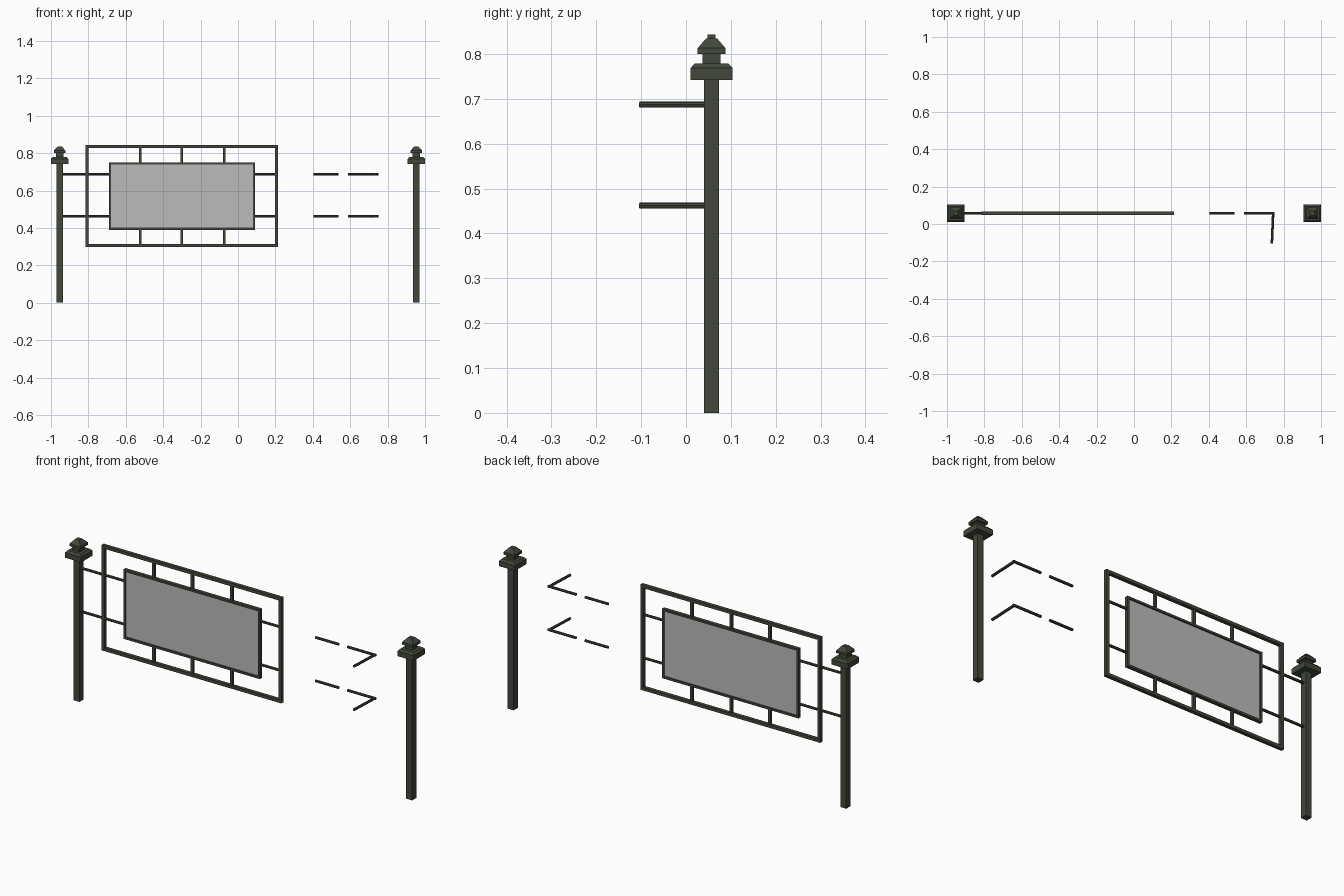
import bpy, bmesh, math
from mathutils import Vector

if "Cube" in bpy.data.objects:
    bpy.data.objects.remove(bpy.data.objects["Cube"])

Y = 0.057          # depth of the fence line
RAILS = (0.687, 0.462)


def material(name, rgba):
    m = bpy.data.materials.new(name)
    m.diffuse_color = rgba
    m.use_nodes = True
    m.node_tree.nodes["Principled BSDF"].inputs["Base Color"].default_value = m.diffuse_color
    return m


iron = material("dark green iron", (0.054, 0.064, 0.044, 1))
grey = material("grey panel", (0.50, 0.50, 0.50, 0.75))


def finish(name, bm, mat):
    bmesh.ops.recalc_face_normals(bm, faces=bm.faces)
    me = bpy.data.meshes.new(name)
    bm.to_mesh(me)
    bm.free()
    me.materials.append(mat)
    ob = bpy.data.objects.new(name, me)
    bpy.context.collection.objects.link(ob)
    return ob


def box(name, x0, x1, z0, z1, depth, mat=iron):
    bm = bmesh.new()
    bmesh.ops.create_cube(bm, size=1)
    for v in bm.verts:
        v.co = ((x0 + x1) / 2 + v.co.x * (x1 - x0), Y + v.co.y * depth,
                (z0 + z1) / 2 + v.co.z * (z1 - z0))
    return finish(name, bm, mat)


def rod(name, a, b, r=0.0068):
    a, b = Vector(a), Vector(b)
    bm = bmesh.new()
    bmesh.ops.create_cone(bm, cap_ends=True, segments=8, radius1=r, radius2=r,
                          depth=(b - a).length)
    bmesh.ops.rotate(bm, verts=bm.verts,
                     matrix=(b - a).to_track_quat('Z', 'Y').to_matrix())
    bmesh.ops.translate(bm, verts=bm.verts, vec=(a + b) / 2)
    return finish(name, bm, iron)


def frame(name, x0, x1, z0, z1, t, depth):
    # rectangular ring extruded in y
    bm = bmesh.new()
    rings = []
    for y in (Y - depth / 2, Y + depth / 2):
        for i in (0, t):
            rings.append([bm.verts.new(c) for c in (
                (x0 + i, y, z0 + i), (x1 - i, y, z0 + i),
                (x1 - i, y, z1 - i), (x0 + i, y, z1 - i))])
    for p, q in ((0, 1), (1, 3), (3, 2), (2, 0)):
        for k in range(4):
            n = (k + 1) % 4
            bm.faces.new((rings[p][k], rings[p][n], rings[q][n], rings[q][k]))
    return finish(name, bm, iron)


def post(name, x):
    # square post with stepped finial: (half width, height)
    profile = [(0.017, 0), (0.017, 0.742), (0.0465, 0.742), (0.0465, 0.769),
               (0.037, 0.779), (0.020, 0.779), (0.020, 0.80), (0.031, 0.80),
               (0.031, 0.813), (0.012, 0.835)]
    bm = bmesh.new()
    rings = [[bm.verts.new((x + sx * h, Y + sy * h, z))
              for sx, sy in ((-1, -1), (1, -1), (1, 1), (-1, 1))]
             for h, z in profile]
    for a, b in zip(rings, rings[1:]):
        for k in range(4):
            n = (k + 1) % 4
            bm.faces.new((a[k], a[n], b[n], b[k]))
    bm.faces.new(rings[0])
    bm.faces.new(rings[-1])
    return finish(name, bm, iron)


# Posts
post("left_post", -0.9535)
post("right_post", 0.9535)

# Sign: outer frame, inner frame and panel
frame("outer_frame", -0.816, 0.215, 0.297, 0.843, 0.016, 0.018)
frame("inner_frame", -0.691, 0.092, 0.390, 0.750, 0.011, 0.018)
box("sign_panel", -0.682, 0.083, 0.399, 0.741, 0.004, grey)

# Short uprights between the two frames
for i, x in enumerate((-0.522, -0.300, -0.074)):
    box(f"upper_upright_{i}", x - 0.0067, x + 0.0067, 0.748, 0.829, 0.0135)
    box(f"lower_upright_{i}", x - 0.0067, x + 0.0067, 0.311, 0.392, 0.0135)

# Rails, loose rail pieces and the bent rail
for i, z in enumerate(RAILS):
    rod(f"left_rail_{i}", (-0.94, Y, z), (-0.689, Y, z))
    rod(f"right_rail_{i}", (0.090, Y, z), (0.202, Y, z))
    rod(f"loose_rail_{i}", (0.405, Y, z), (0.538, Y, z))
    rod(f"bent_rail_{i}", (0.589, Y, z), (0.751, Y, z))
    rod(f"bent_rail_arm_{i}", (0.744, Y, z), (0.737, -0.104, z))
